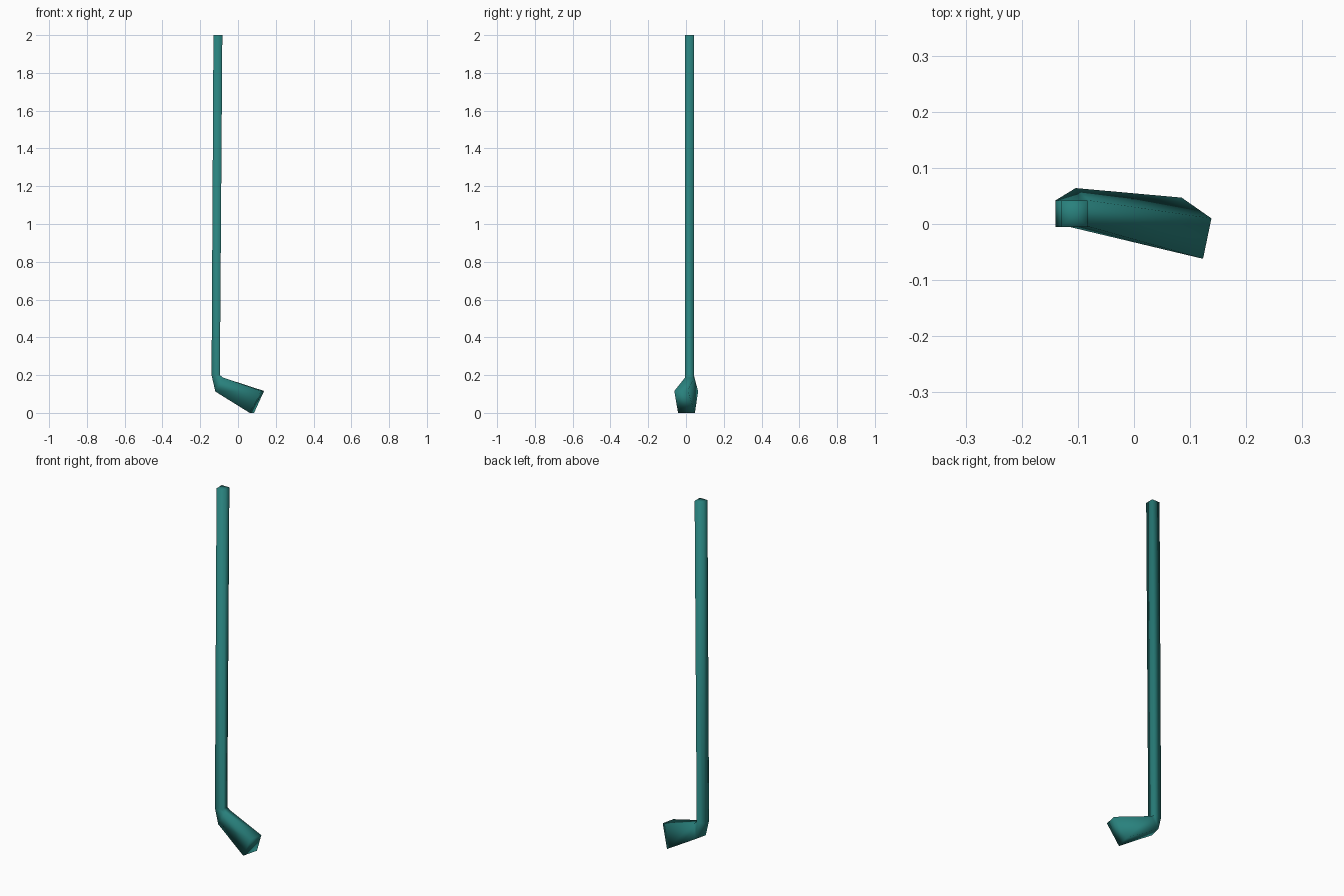
import bpy, bmesh

if "Cube" in bpy.data.objects:
    bpy.data.objects.remove(bpy.data.objects["Cube"])

def shaft_ring(x0, x1, z):
    # square section: left front, right front, right back, left back
    return [(x0, -0.005, z), (x1, -0.005, z), (x1, 0.042, z), (x0, 0.042, z)]

# Sections from the grip, down the shaft, round the bend and along the head
sections = [
    shaft_ring(-0.13, -0.083, 2.0),
    shaft_ring(-0.14, -0.096, 0.2),
    [(-0.12, -0.004, 0.113), (-0.08, -0.005, 0.187), (-0.08, 0.042, 0.187), (-0.104, 0.064, 0.113)],
    [(0.062, -0.042, 0.0), (0.123, -0.062, 0.116), (0.138, 0.010, 0.116), (0.085, 0.047, 0.0)],
]

bm = bmesh.new()
rings = [[bm.verts.new(p) for p in s] for s in sections]
for a, b in zip(rings, rings[1:]):
    for i in range(4):
        j = (i + 1) % 4
        bm.faces.new((a[i], a[j], b[j], b[i]))

# End caps: grip top is a fan, head toe is a plain quad
top = bm.faces.new(rings[0])
bm.faces.new(rings[-1])
bmesh.ops.poke(bm, faces=[top])
bmesh.ops.recalc_face_normals(bm, faces=bm.faces)
for f in bm.faces:
    f.smooth = True

mesh = bpy.data.meshes.new("club_stick")
bm.to_mesh(mesh)
bm.free()
stick = bpy.data.objects.new("club_stick", mesh)
bpy.context.collection.objects.link(stick)

# Teal finish
mat = bpy.data.materials.new("teal")
mat.diffuse_color = (0.022, 0.22, 0.205, 1)
mat.use_nodes = True
mat.node_tree.nodes["Principled BSDF"].inputs["Base Color"].default_value = mat.diffuse_color
mesh.materials.append(mat)
